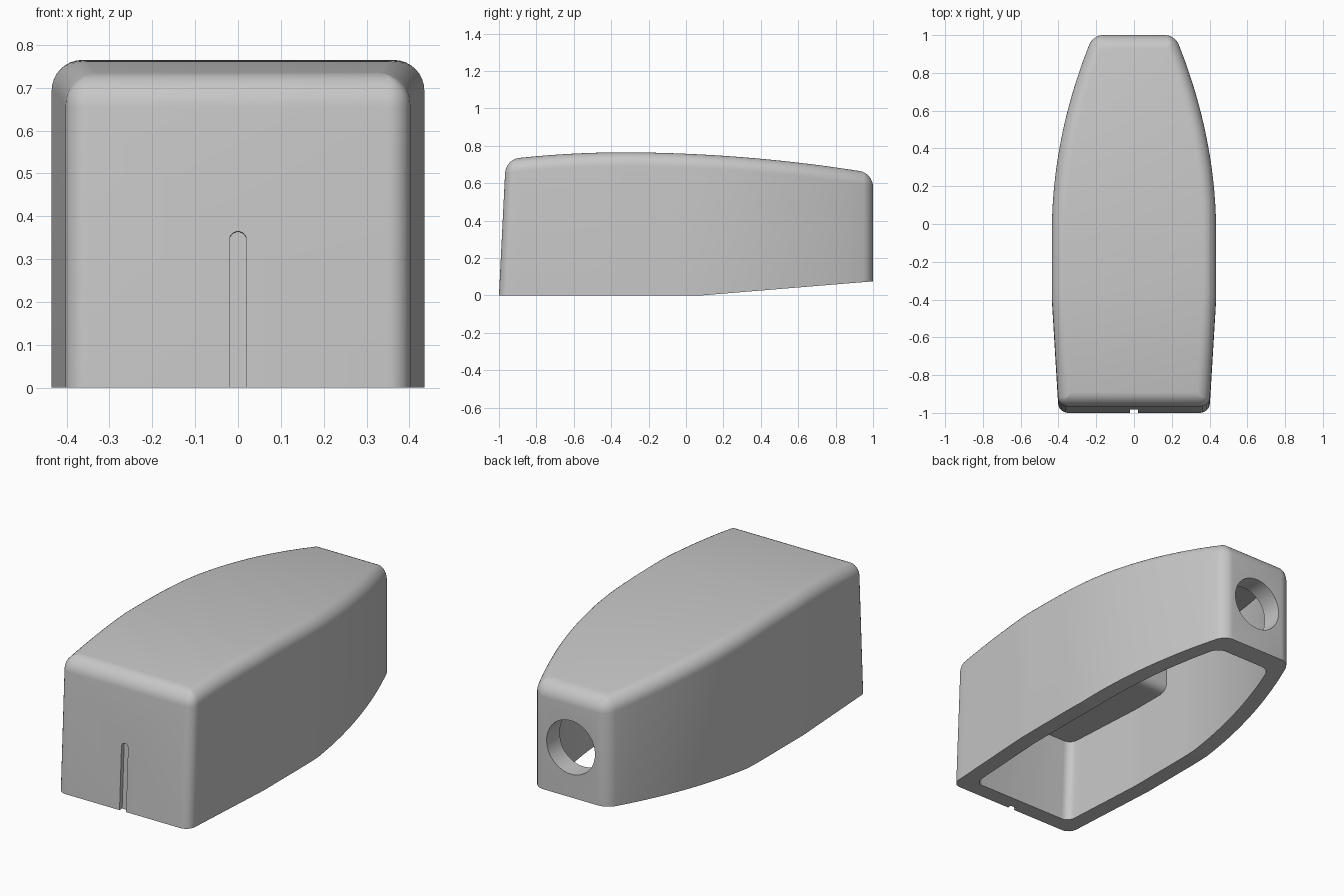
import bpy, bmesh, math
from mathutils import Matrix

cube = bpy.data.objects.get("Cube")
if cube:
    bpy.data.objects.remove(cube, do_unlink=True)

grey = bpy.data.materials.new("light grey")
grey.use_nodes = True
colour = (0.57, 0.57, 0.57, 1)
grey.diffuse_color = colour
grey.node_tree.nodes["Principled BSDF"].inputs["Base Color"].default_value = colour

EDGE = 0.072       # rounding of the top edge
CORNER = 0.05      # rounding of the upright corners
WALL = 0.09        # front and side walls
BACK_WALL = 0.11
STEP = -0.15       # where the cavity becomes deeper
STEP_ROUND = 0.05  # rounding of the step's lower edge
LEAN = 0.05        # backward lean of the front


def half_width(y):
    if y < -0.4:
        return 0.435 - 0.06 * (-0.4 - y)
    return 0.435 - 0.198 * max(0, y + 0.05) ** 2


def top_z(y):
    return 0.765 - (0.09 if y < -0.35 else 0.061) * (y + 0.35) ** 2


def bottom_z(y):
    return max(0, 0.082 * (y - 0.08))


def ceiling_z(y):
    if y > STEP:
        return top_z(y) - 0.1
    d = max(0, y - STEP + STEP_ROUND)
    return 0.46 + STEP_ROUND - math.sqrt(max(0, STEP_ROUND ** 2 - d ** 2))


def spread(a, b, count):
    """Evenly spaced values after a, ending at b."""
    return [a + (b - a) * i / count for i in range(1, count + 1)]


def outline(inset, back_inset, radius):
    """Half of the plan, front to back, as (half width, y)."""
    radius = max(radius, 0.003)
    front, back = -1 + inset, 1 - back_inset
    angles = [math.pi / 2 * i / 6 for i in range(7)]
    # Stations close together round the cavity step, one at the rim's bend
    inner = spread(front + radius, STEP - STEP_ROUND - 0.01, 16)
    inner += [STEP - STEP_ROUND * (1 - math.sin(a)) - 0.0005 for a in angles]
    inner += [STEP + 0.001] + spread(back - radius, STEP + 0.01, 24)[1:]
    inner = sorted(inner + [0.08])
    pts = []
    for a in angles:
        y = front + radius * (1 - math.cos(a))
        pts.append((half_width(y) - inset - radius * (1 - math.sin(a)), y))
    pts += [(half_width(y) - inset, y) for y in inner]
    for a in reversed(angles):
        y = back - radius * (1 - math.cos(a))
        pts.append((half_width(y) - inset - radius * (1 - math.sin(a)), y))
    return pts


def make_object(name, bm):
    bmesh.ops.recalc_face_normals(bm, faces=bm.faces)
    mesh = bpy.data.meshes.new(name)
    bm.to_mesh(mesh)
    bm.free()
    mesh.materials.append(grey)
    obj = bpy.data.objects.new(name, mesh)
    bpy.context.collection.objects.link(obj)
    return obj


bm = bmesh.new()


def add_ring(inset, back_inset, radius, height):
    """Closed loop of vertices: right side front to back, then left side."""
    pts = outline(inset, back_inset, radius)
    loop = pts + [(-w, y) for w, y in reversed(pts)]
    ring = []
    for x, y in loop:
        z = height(y)
        ring.append(bm.verts.new((x, y + LEAN * z * max(0, -y), z)))
    return ring


def cap(ring):
    n = len(ring)
    for i in range(n // 2 - 1):
        bm.faces.new((ring[i], ring[i + 1], ring[n - 2 - i], ring[n - 1 - i]))


# Shell: cavity ceiling, cavity wall, rim, outer wall, rounded top
rings = [add_ring(WALL, BACK_WALL, 0.045, ceiling_z),
         add_ring(WALL, BACK_WALL, 0.045, bottom_z),
         add_ring(0, 0, CORNER, bottom_z)]
for i in range(9):
    a = math.pi / 2 * i / 8
    inset = EDGE * (1 - math.cos(a))
    drop = EDGE * (1 - math.sin(a))
    rings.append(add_ring(inset, inset, CORNER - inset, lambda y, d=drop: top_z(y) - d))
for low, high in zip(rings, rings[1:]):
    n = len(low)
    for i in range(n):
        j = (i + 1) % n
        bm.faces.new((low[i], low[j], high[j], high[i]))
cap(rings[0])
cap(rings[-1])
bmesh.ops.remove_doubles(bm, verts=bm.verts, dist=0.00001)
shell = make_object("housing_shell", bm)


def cutter(name, profile, y0, y1):
    """Prism with an (x, z) profile running along y."""
    b = bmesh.new()
    face = b.faces.new([b.verts.new((x, y0, z)) for x, z in profile])
    moved = bmesh.ops.extrude_face_region(b, geom=[face])["geom"]
    bmesh.ops.translate(b, vec=(0, y1 - y0, 0),
                        verts=[v for v in moved if isinstance(v, bmesh.types.BMVert)])
    return make_object(name, b)


def arc(radius, z, turn, count):
    return [(radius * math.cos(turn * i / count), z + radius * math.sin(turn * i / count))
            for i in range(count)]


# Round hole in the back wall
hole = cutter("back_hole_cutter", arc(0.147, 0.35, math.tau, 48), 0.82, 1.1)

# Shallow round-topped groove up the leaning front
groove_profile = [(-0.02, -0.1), (0.02, -0.1)] + arc(0.02, 0.345, math.pi, 12) + [(-0.02, 0.345)]
groove = cutter("front_groove_cutter", groove_profile, -0.05, 0.023)
groove.data.transform(Matrix.Translation((0, -1, 0)) @ Matrix.Rotation(-math.atan(LEAN), 4, "X"))

bpy.ops.object.select_all(action="DESELECT")
bpy.context.view_layer.objects.active = shell
shell.select_set(True)
for tool in (hole, groove):
    tool.hide_render = True
    mod = shell.modifiers.new(tool.name, "BOOLEAN")
    mod.operation = "DIFFERENCE"
    mod.solver = "EXACT"
    mod.object = tool
    bpy.ops.object.modifier_apply(modifier=mod.name)
    bpy.data.objects.remove(tool, do_unlink=True)
bpy.ops.object.shade_smooth_by_angle(angle=math.radians(30))
